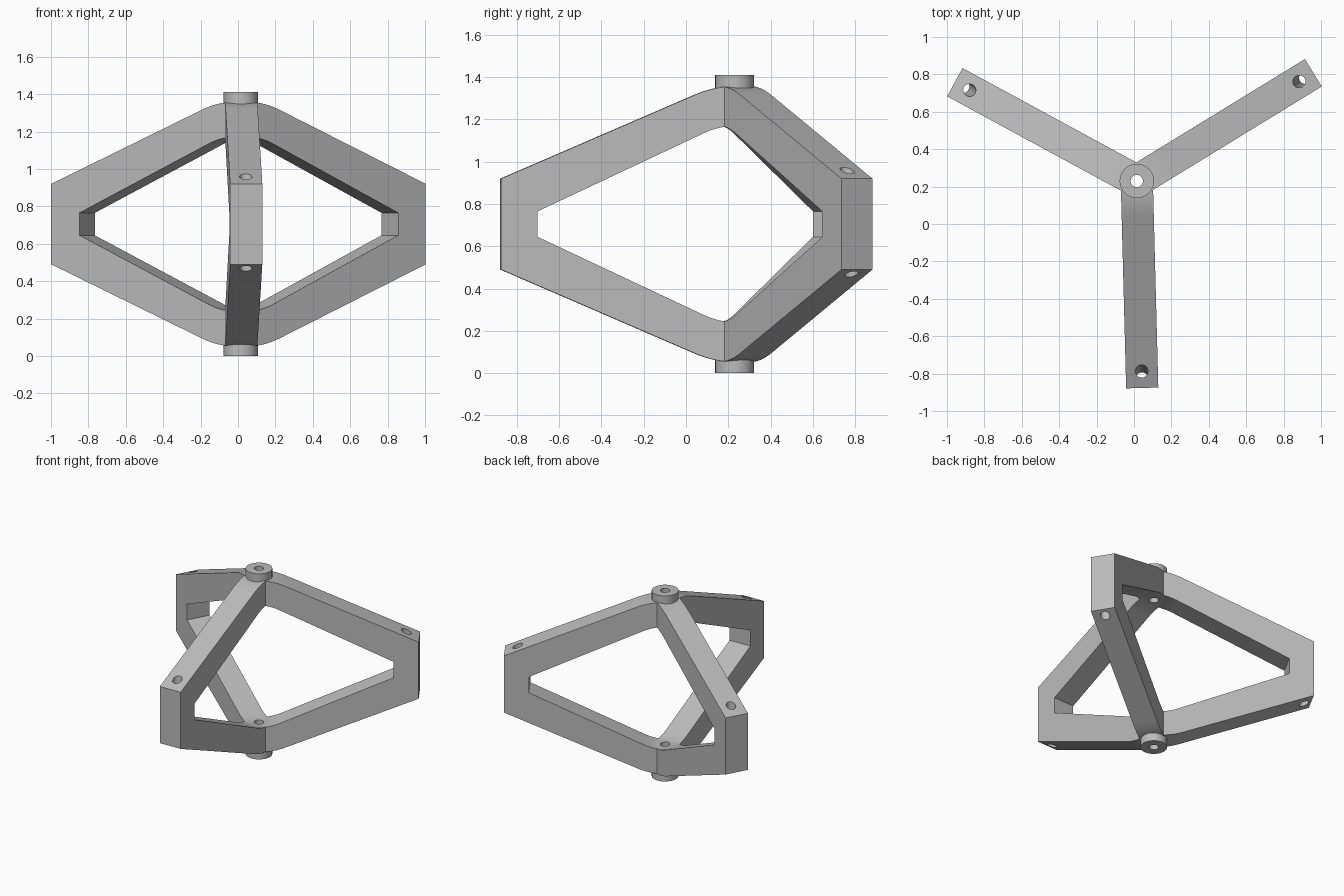
import bpy, bmesh
from math import radians, cos, sin, atan2
from mathutils import Matrix, Vector

cube = bpy.data.objects.get("Cube")
if cube:
    bpy.data.objects.remove(cube, do_unlink=True)

HUB = Vector((0.015, 0.23, 0))
MID = 0.705           # height of the mirror plane
HALF_WIDTH = 0.086
HOLE = 0.033

grey = bpy.data.materials.new("mid_grey")
grey.use_nodes = True
grey.diffuse_color = (0.5, 0.5, 0.5, 1)
grey.node_tree.nodes["Principled BSDF"].inputs["Base Color"].default_value = (0.5, 0.5, 0.5, 1)


def finish(bm, name):
    bmesh.ops.recalc_face_normals(bm, faces=bm.faces)
    mesh = bpy.data.meshes.new(name)
    bm.to_mesh(mesh)
    bm.free()
    mesh.materials.append(grey)
    obj = bpy.data.objects.new(name, mesh)
    bpy.context.collection.objects.link(obj)
    return obj


def cylinder(name, start, end, radius, sides=32):
    axis = end - start
    turn = Vector((0, 0, 1)).rotation_difference(axis).to_matrix().to_4x4()
    bm = bmesh.new()
    bmesh.ops.create_cone(bm, cap_ends=True, segments=sides, radius1=radius, radius2=radius,
                          depth=axis.length, matrix=Matrix.Translation((start + end) / 2) @ turn)
    return finish(bm, name)


def edge_line(r_end, z_end, slope, bend):
    """Upper edge from the hub outwards: a rounded start, then a straight slope."""
    z_bend = z_end + slope * (r_end - bend)
    top = z_bend + slope * bend / 2
    steps = 8
    curve = [(bend * i / steps, top - slope * bend / 2 * (i / steps) ** 2) for i in range(steps + 1)]
    return curve + [(r_end, z_end)]


def mirror(points):
    return [(r, 2 * MID - z) for r, z in points]


def arm(name, angle):
    outer = edge_line(1.107, 0.92, 0.432, 0.19)
    inner = edge_line(0.935, 0.765, 0.47, 0.15)
    profile = outer + mirror(outer)[::-1] + mirror(inner) + inner[::-1]
    bm = bmesh.new()
    face = bm.faces.new([bm.verts.new((r, -HALF_WIDTH, z)) for r, z in profile])
    grown = bmesh.ops.extrude_face_region(bm, geom=[face])["geom"]
    bmesh.ops.translate(bm, vec=(0, 2 * HALF_WIDTH, 0),
                        verts=[v for v in grown if isinstance(v, bmesh.types.BMVert)])
    bm.transform(Matrix.Translation(HUB) @ Matrix.Rotation(angle, 4, "Z"))
    return finish(bm, name)


def combine(target, other, operation):
    mod = target.modifiers.new(operation, "BOOLEAN")
    mod.operation = operation
    mod.solver = "EXACT"
    mod.object = other
    bpy.context.view_layer.objects.active = target
    bpy.ops.object.modifier_apply(modifier=mod.name)
    bpy.data.objects.remove(other, do_unlink=True)


def up(z):
    return HUB + Vector((0, 0, z))


# Three bent arms joined at the hub
angles = [radians(-88.5 + 120 * i) for i in range(3)]
frame = arm("three_arm_frame", angles[0])
for a in angles[1:]:
    combine(frame, arm("arm", a), "UNION")

# Hub collars at top and bottom
combine(frame, cylinder("top_collar", up(1.33), up(1.41), 0.092), "UNION")
combine(frame, cylinder("bottom_collar", up(0), up(0.08), 0.092), "UNION")

# Centre bore and a leaning pin hole through each arm end
combine(frame, cylinder("bore", up(-0.2), up(1.6), HOLE), "DIFFERENCE")
for a in angles:
    out = Vector((cos(a), sin(a), 0))
    low = up(0.475) + out * 1.055
    high = up(0.965) + out * 1.017
    lean = (high - low) * 0.3
    combine(frame, cylinder("pin_hole", low - lean, high + lean, HOLE), "DIFFERENCE")

# Smooth curves, sharp corners
bpy.ops.object.select_all(action="DESELECT")
frame.select_set(True)
bpy.context.view_layer.objects.active = frame
bpy.ops.object.shade_smooth_by_angle(angle=radians(30))
